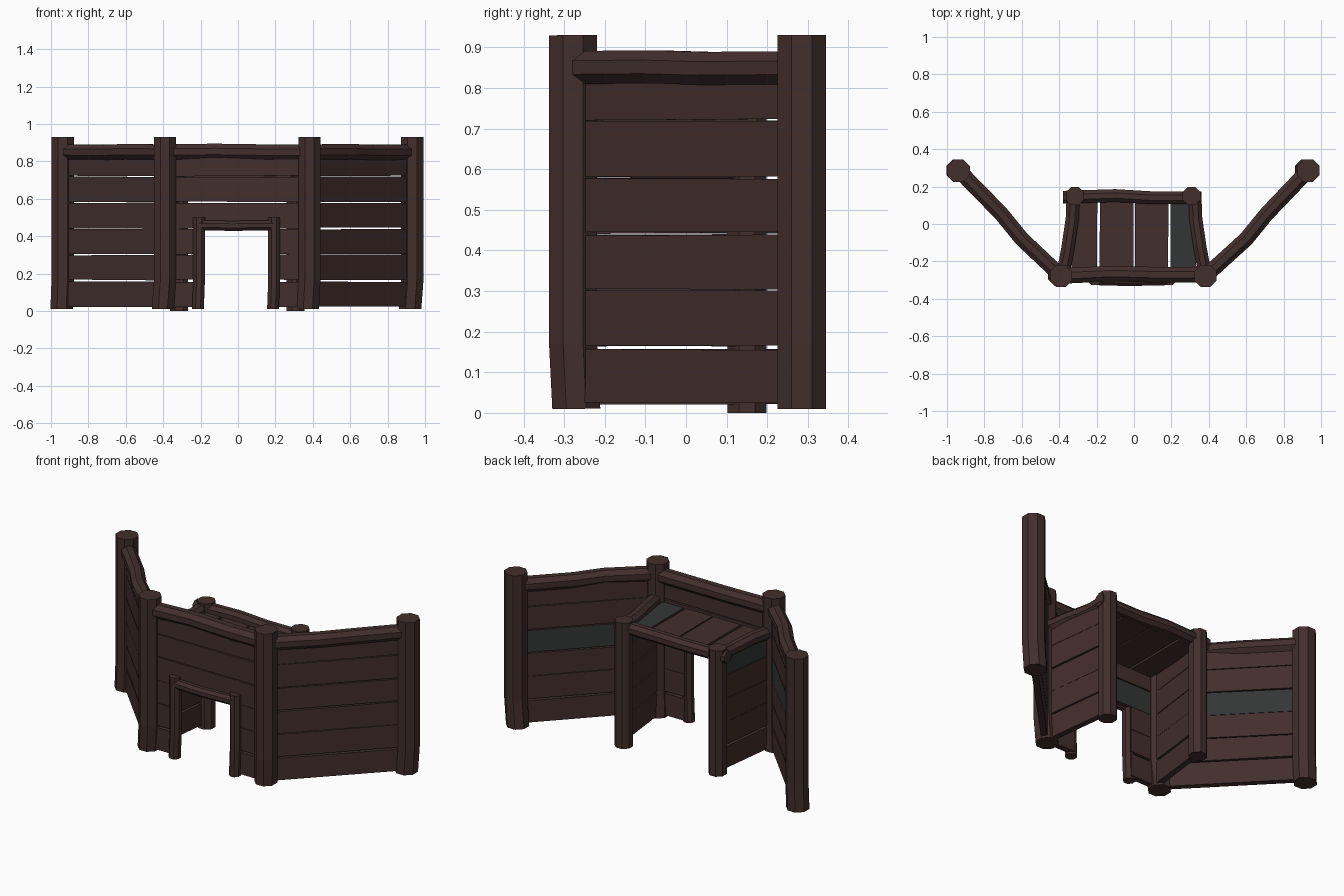
import bpy, bmesh, random
from math import cos, sin, pi
from mathutils import Vector

if "Cube" in bpy.data.objects:
    bpy.data.objects.remove(bpy.data.objects["Cube"])

random.seed(4)


def material(name, rgb):
    m = bpy.data.materials.new(name)
    m.diffuse_color = (*rgb, 1)
    m.use_nodes = True
    m.node_tree.nodes["Principled BSDF"].inputs["Base Color"].default_value = m.diffuse_color
    return m


WOOD = material("dark_wood", (0.055, 0.028, 0.025))
GREY = material("grey_wood", (0.034, 0.037, 0.037))


def finish(name, bm):
    bmesh.ops.recalc_face_normals(bm, faces=bm.faces)
    me = bpy.data.meshes.new(name)
    bm.to_mesh(me)
    bm.free()
    me.materials.append(WOOD)
    me.materials.append(GREY)
    ob = bpy.data.objects.new(name, me)
    bpy.context.collection.objects.link(ob)
    return ob


def log(name, points, r, sides=8):
    """Faceted log through points, rings square to its overall direction."""
    pts = [Vector(p) for p in points]
    axis = (pts[-1] - pts[0]).normalized()
    u = axis.cross(Vector((0, 0, 1)))
    u = u.normalized() if u.length > 0.5 else Vector((1, 0, 0))
    v = axis.cross(u)
    bm = bmesh.new()
    rings = []
    for p in pts:
        angles = [2 * pi * (i + 0.5) / sides for i in range(sides)]
        rings.append([bm.verts.new(p + r * (cos(a) * u + sin(a) * v)) for a in angles])
    for a, b in zip(rings, rings[1:]):
        for i in range(sides):
            j = (i + 1) % sides
            bm.faces.new((a[i], a[j], b[j], b[i]))
    bm.faces.new(rings[0])
    bm.faces.new(rings[-1])
    return finish(name, bm)


def plank(name, a, b, across, width, thick, grey=None):
    """Board from a to b; width is (low, high) along across; grey marks one side."""
    a, b, across = Vector(a), Vector(b), Vector(across)
    n = (b - a).normalized().cross(across) * thick / 2
    bm = bmesh.new()
    ends = []
    for p in (a, b):
        lo = p + across * (width[0] + random.uniform(0, 0.006))
        hi = p + across * (width[1] - random.uniform(0, 0.006))
        ends.append([bm.verts.new(q) for q in (lo + n, hi + n, hi - n, lo - n)])
    for i in range(4):
        j = (i + 1) % 4
        bm.faces.new((ends[0][i], ends[0][j], ends[1][j], ends[1][i]))
    bm.faces.new(ends[0])
    bm.faces.new(ends[1])
    bmesh.ops.recalc_face_normals(bm, faces=bm.faces)
    if grey:
        for f in bm.faces:
            f.normal_update()
            if f.normal.dot(Vector(grey)) > 0.6:
                f.material_index = 1
    return finish(name, bm)


def post(name, x, y, z0, z1, r, lean=(0, 0)):
    dx, dy = lean
    log(name, [(x + dx, y + dy, z0), (x, y, z0 + 0.16),
               (x, y, z0 + 0.6 * (z1 - z0)), (x, y, z1)], r)


ROWS = [(0.02, 0.158), (0.163, 0.302), (0.3, 0.441), (0.44, 0.581), (0.579, 0.721), (0.719, 0.84)]
UP = (0, 0, 1)


def wall(name, a, b, rows, grey_row, grey_side):
    for i, w in enumerate(rows):
        plank(f"{name}_plank_{i + 1}", (*a, 0), (*b, 0), UP, w, 0.035,
              grey_side if i == grey_row else None)


# Tall posts of the palisade
post("outer_post_left", -0.937, 0.285, 0.01, 0.93, 0.065, (-0.006, 0))
post("outer_post_right", 0.932, 0.285, 0.01, 0.93, 0.065, (-0.012, 0))
post("corner_post_left", -0.39, -0.278, 0.01, 0.93, 0.064, (-0.012, 0.008))
post("corner_post_right", 0.382, -0.278, 0.01, 0.93, 0.064, (-0.008, 0.008))

# Angled wings with top rails
for side, s, x0, x1 in (("left", -1, 0.39, 0.935), ("right", 1, 0.382, 0.93)):
    wall(f"wing_{side}", (s * x0, -0.278), (s * x1, 0.285), ROWS, 3, (-s * 0.7, 0.7, 0))
    log(f"wing_rail_{side}", [(s * x0, -0.278, 0.85), (s * 0.60, -0.08, 0.852),
                              (s * 0.71, 0.055, 0.848), (s * x1, 0.285, 0.85)], 0.044)

# Front wall: low rows split around the doorway, high rows run across
for side, xa, xb in (("left", -0.39, -0.2), ("right", 0.19, 0.382)):
    wall(f"front_{side}", (xa, -0.275), (xb, -0.275), ROWS[:3], None, None)
wall("front_upper", (-0.39, -0.275), (0.382, -0.275), ROWS[3:], 0, (0, 1, 0))
log("front_rail", [(-0.39, -0.278, 0.85), (-0.12, -0.265, 0.853),
                   (0.15, -0.272, 0.849), (0.382, -0.27, 0.85)], 0.045)

# Door frame
post("door_post_left", -0.208, -0.295, 0.01, 0.5, 0.034, (-0.006, 0))
post("door_post_right", 0.193, -0.295, 0.01, 0.5, 0.034, (-0.006, 0))
log("door_lintel", [(-0.21, -0.3, 0.458), (-0.03, -0.305, 0.455), (0.195, -0.3, 0.458)], 0.029)

# Platform back posts and back rail
post("platform_post_left", -0.315, 0.15, 0.0, 0.755, 0.052)
post("platform_post_right", 0.308, 0.15, 0.0, 0.755, 0.052)
log("platform_back_rail", [(-0.38, 0.143, 0.71), (-0.1, 0.152, 0.712),
                           (0.1, 0.14, 0.708), (0.36, 0.14, 0.71)], 0.037)

# Platform side walls and side rails
for side, s in (("left", -1), ("right", 1)):
    wall(f"platform_side_{side}", (s * 0.372, -0.255), (s * 0.325, 0.15),
         ROWS[:5], 4, (-1, 0, 0))
    log(f"platform_side_rail_{side}", [(s * 0.378, -0.26, 0.71), (s * 0.352, -0.12, 0.714),
                                       (s * 0.33, 0.03, 0.706), (s * 0.325, 0.17, 0.71)], 0.038)

# Platform floor boards
BOARDS = [(-0.335, -0.193), (-0.184, -0.002), (0.004, 0.186), (0.19, 0.335)]
for i, w in enumerate(BOARDS):
    plank(f"platform_floor_board_{i + 1}", (0, -0.26, 0.685), (0, 0.14, 0.685), (1, 0, 0),
          w, 0.03, (0, 0, 1) if i == 3 else None)
